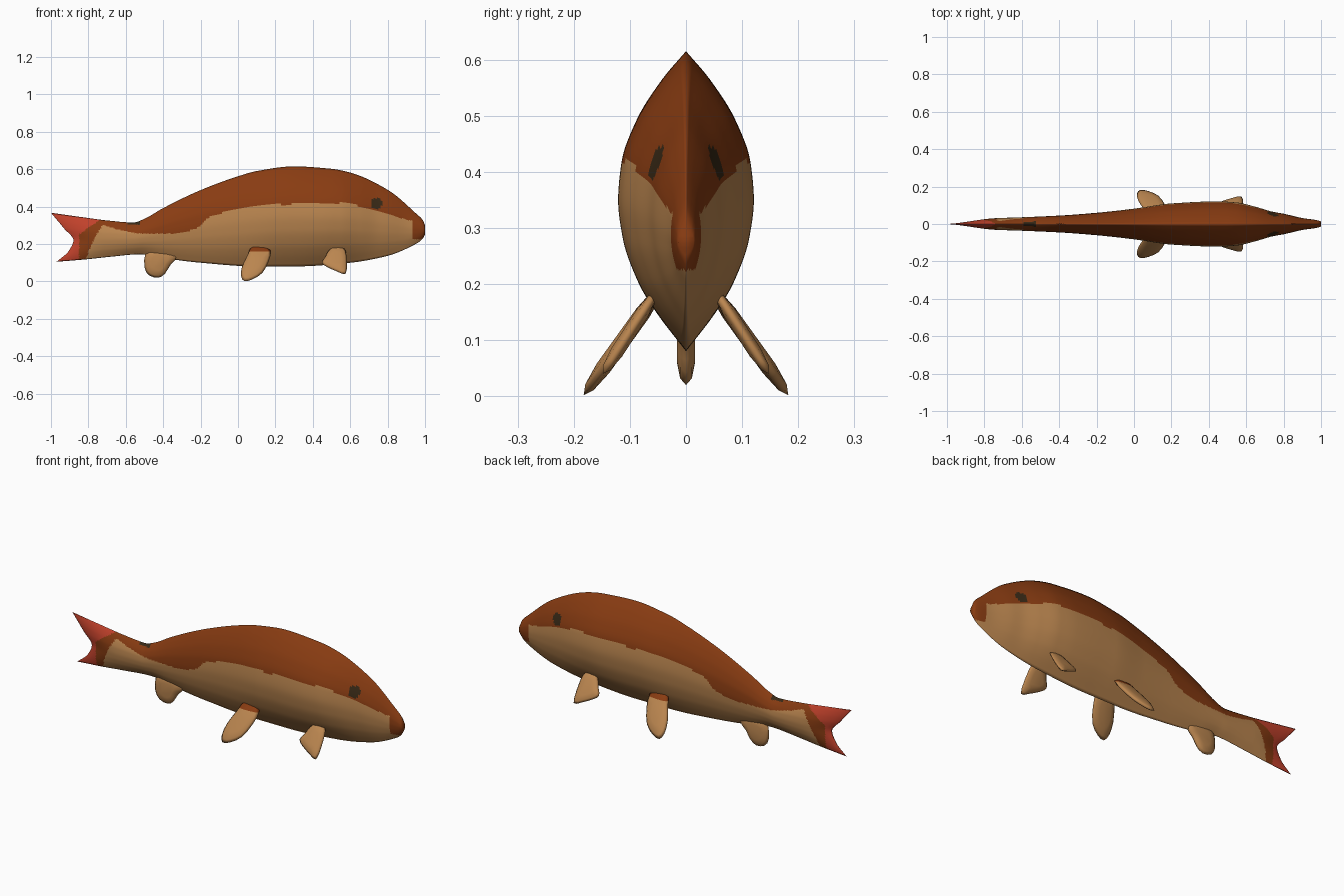
import bpy, bmesh, math
from mathutils import Vector

if "Cube" in bpy.data.objects:
    bpy.data.objects.remove(bpy.data.objects["Cube"])


def material(name, rgb):
    m = bpy.data.materials.new(name)
    m.diffuse_color = (*rgb, 1)
    m.use_nodes = True
    m.node_tree.nodes["Principled BSDF"].inputs["Base Color"].default_value = m.diffuse_color
    return m


MATS = [material("back brown", (0.25, 0.045, 0.006)),
        material("belly tan", (0.50, 0.24, 0.08)),
        material("tail red", (0.55, 0.055, 0.025)),
        material("eye dark", (0.04, 0.022, 0.008))]
BROWN, TAN, RED, DARK = range(4)


def curve(points):
    """Smooth monotone interpolation through (position, value) pairs."""
    p = sorted(points)
    d = [(b[1] - a[1]) / (b[0] - a[0]) for a, b in zip(p, p[1:])]
    m = [d[0]] + [2 * a * b / (a + b) if a * b > 0 else 0 for a, b in zip(d, d[1:])] + [d[-1]]

    def f(x):
        x = min(max(x, p[0][0]), p[-1][0])
        i = next(k for k in range(len(d)) if x <= p[k + 1][0])
        h = p[i + 1][0] - p[i][0]
        t = (x - p[i][0]) / h
        return ((1 + 2 * t) * (1 - t) ** 2 * p[i][1] + t * (1 - t) ** 2 * h * m[i]
                + t * t * (3 - 2 * t) * p[i + 1][1] + t * t * (t - 1) * h * m[i + 1])
    return f


def finish(bm, name, rule):
    """Colour faces by rule, smooth them and make the object."""
    bmesh.ops.recalc_face_normals(bm, faces=bm.faces[:])
    for f in bm.faces:
        f.material_index = rule(f.calc_center_median())
        f.smooth = True
    me = bpy.data.meshes.new(name)
    bm.to_mesh(me)
    bm.free()
    for m in MATS:
        me.materials.append(m)
    ob = bpy.data.objects.new(name, me)
    bpy.context.collection.objects.link(ob)
    return ob


# Body profiles along x, and the shared cross-section
top = curve([(1, .30), (.99, .325), (.95, .365), (.8, .49), (.6, .582), (.5, .602), (.3, .615),
             (.1, .59), (0, .562), (-.2, .488), (-.4, .392), (-.5, .335), (-.56, .315),
             (-.7, .326), (-.8, .339), (-1, .367)])
bottom = curve([(1, .25), (.985, .225), (.95, .20), (.8, .137), (.6, .10), (.3, .08), (.1, .08),
                (-.2, .10), (-.4, .125), (-.52, .145), (-.7, .13), (-.8, .12), (-1, .105)])
width = curve([(1, .014), (.98, .02), (.9, .032), (.8, .055), (.74, .066), (.65, .092), (.55, .115),
               (.45, .121), (.2, .11), (0, .082), (-.2, .06), (-.4, .045), (-.6, .036),
               (-.8, .029), (-.95, .013), (-1, .004)])
section = curve([(0, 0), (.13, .45), (.224, .70), (.374, .93), (.505, 1), (.635, .95),
                 (.776, .73), (.907, .36), (1, 0)])
tail_edge = curve([(0, -.97), (.22, -.905), (.44, -.88), (.68, -.93), (1, -1)])
colour_line = curve([(.92, .325), (.8, .36), (.7, .385), (.6, .415), (.5, .42), (.2, .41), (0, .385),
                     (-.15, .345), (-.22, .285), (-.35, .255), (-.5, .255), (-.65, .28), (-.72, .30),
                     (-.75, .26), (-.79, .18), (-.82, .10)])


def body_colour(c):
    if math.hypot(c.x - .74, c.z - .417) < .029:
        return DARK                                  # eyes
    if abs(c.x + .56) < .032 and c.z > .303:
        return DARK                                  # spot before the tail
    red_start = -.85 + max(0, c.z - .25) * 1.4
    if c.x < red_start:
        return RED
    if c.x > .93 and c.z > .225:
        return BROWN                                 # snout
    return BROWN if c.z > colour_line(c.x) else TAN


# Body and forked tail: one loft
N, M = 210, 44
bm = bmesh.new()
rings = []
for i in range(N + 1):
    s = -1 + 2 * i / N
    lo, hi, w = bottom(s), top(s), width(s)
    pull = max(0, (-.72 - s) / .28)
    ring = []
    for j in range(2 * M):
        t = 1 - abs(1 - j / M)
        side = 1 if j < M else -1
        x = s + (tail_edge(t) + 1) * pull
        ring.append(bm.verts.new((x, side * w * section(t), lo + (hi - lo) * t)))
    rings.append(ring)
for a, b in zip(rings, rings[1:]):
    for j in range(2 * M):
        k = (j + 1) % (2 * M)
        bm.faces.new((a[j], a[k], b[k], b[j]))
for r in (rings[0], rings[-1]):                      # close both ends left to right
    for j in range(M):
        quad = [r[j], r[j + 1], r[2 * M - j - 1], r[-j]]
        bm.faces.new(list(dict.fromkeys(quad)))
finish(bm, "fish_body", body_colour)


def fin(name, outline, y0, z0, lean, thick, side=1, root=9):
    """Lens-shaped fin from an x-z outline, leaning outward below z0."""
    pts = [Vector(p) for p in outline]
    n = len(pts)
    fine = []
    for i in range(n):                               # rounded outline
        a, b, c, d = (pts[(i + k) % n] for k in (-1, 0, 1, 2))
        fine += [b, (9 * (b + c) - a - d) / 16]
    mid = sum(fine, Vector((0, 0))) / len(fine)
    normal = Vector((0, 1, lean)).normalized()
    bm = bmesh.new()

    def loop(scale, off):
        out = []
        for p in fine:
            q = mid + (p - mid) * scale
            v = Vector((q.x, y0 + (z0 - q.y) * lean, q.y)) + normal * off
            out.append(bm.verts.new((v.x, v.y * side, v.z)))
        return out
    edge = loop(1, 0)
    for sign in (1, -1):
        prev = edge
        for scale, off in ((.85, .65), (.5, 1)):
            cur = loop(scale, sign * thick * off)
            for j in range(len(fine)):
                k = (j + 1) % len(fine)
                bm.faces.new((prev[j], prev[k], cur[k], cur[j]))
            prev = cur
        bm.faces.new(prev)
    bmesh.ops.bisect_plane(bm, geom=bm.verts[:] + bm.edges[:] + bm.faces[:],
                           plane_co=(0, 0, root), plane_no=(0, 0, 1))
    finish(bm, name, lambda c: BROWN if c.z > root else TAN)


# Paired fins
PECTORAL = [(.175, .165), (.165, .11), (.13, .045), (.075, .01), (.033, .002), (.016, .03),
            (.022, .08), (.05, .14), (.08, .195), (.14, .195)]
PELVIC = [(.575, .165), (.582, .10), (.575, .04), (.53, .053), (.475, .078), (.448, .10),
          (.465, .13), (.50, .185), (.55, .185)]
for side, label in ((-1, "near"), (1, "far")):
    fin("pectoral_fin_" + label, PECTORAL, .065, .165, .72, .014, side, .16)
    fin("pelvic_fin_" + label, PELVIC, .067, .165, .65, .012, side)

# Anal fin on the centre line
fin("anal_fin", [(-.495, .15), (-.50, .075), (-.475, .032), (-.425, .02), (-.39, .042),
                 (-.36, .09), (-.32, .135), (-.36, .17), (-.45, .175)], 0, .1, 0, .016)
